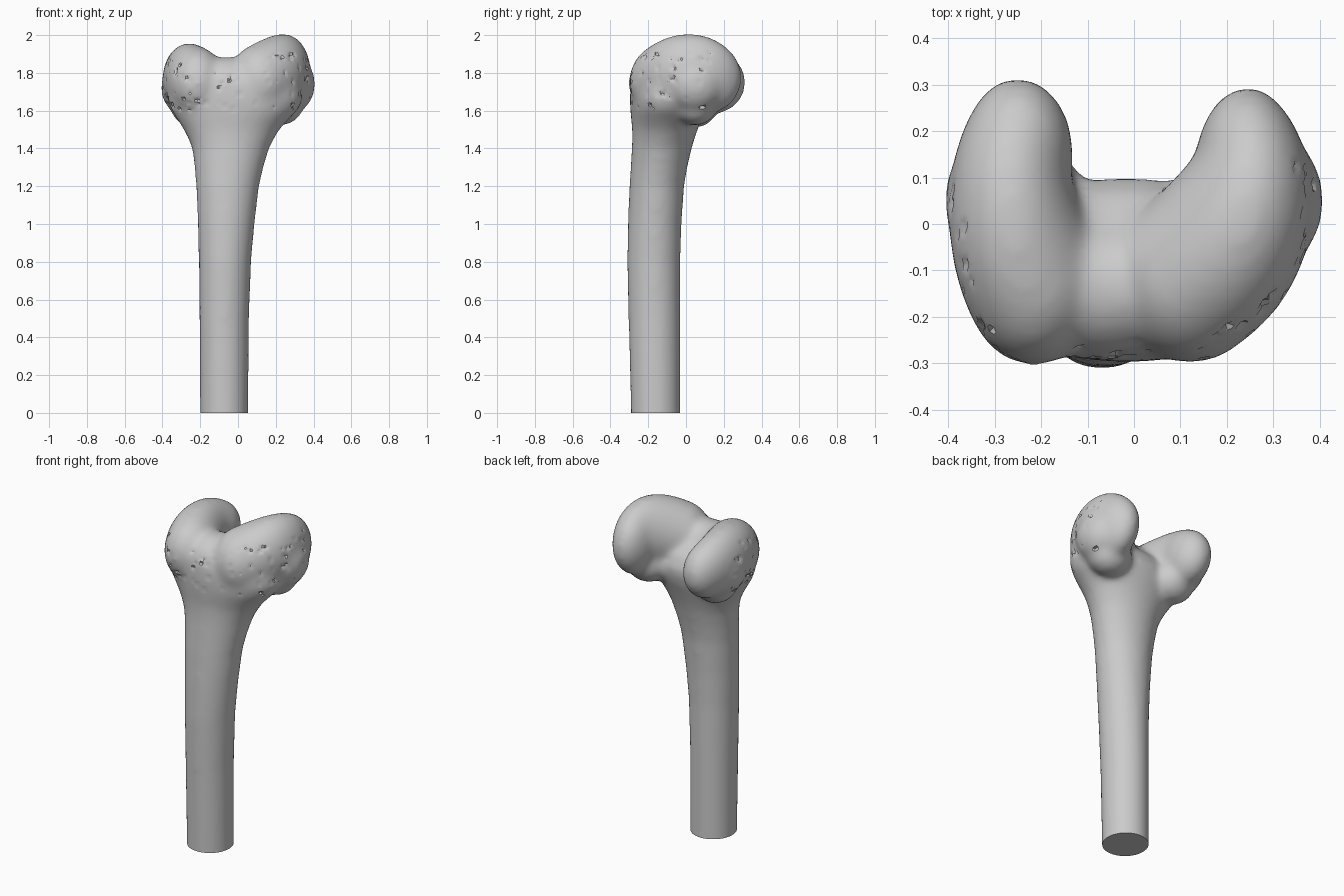
import bpy, bmesh, math, random
from mathutils import Matrix, Vector

random.seed(4)
cube = bpy.data.objects.get("Cube")
if cube:
    bpy.data.objects.remove(cube)

mat = bpy.data.materials.new("bone grey")
mat.use_nodes = True
color = (0.6, 0.6, 0.6, 1)
mat.diffuse_color = color
mat.node_tree.nodes["Principled BSDF"].inputs["Base Color"].default_value = color

bm = bmesh.new()


def blob(center, radii):
    """Ellipsoid that fuses into the bone end."""
    m = Matrix.Translation(center) @ Matrix.Diagonal((*radii, 1))
    bmesh.ops.create_uvsphere(bm, u_segments=40, v_segments=24, radius=1, matrix=m)


def sweep(back, middle, front, steps=10):
    """Chain of ellipsoids along a curve through three (x, y, z, rx, ry, rz) keys."""
    for i in range(steps + 1):
        t = 2 * i / steps
        wa, wb, wc = (t - 1) * (t - 2) / 2, t * (2 - t), t * (t - 1) / 2
        k = [wa * a + wb * b + wc * c for a, b, c in zip(back, middle, front)]
        blob(k[:3], k[3:])


def ring(x0, x1, y0, y1, z, n=40):
    """Oval cross-section of the shaft."""
    verts = []
    for i in range(n):
        a = math.tau * i / n
        verts.append(bm.verts.new(((x0 + x1) / 2 + math.cos(a) * (x1 - x0) / 2,
                                   (y0 + y1) / 2 + math.sin(a) * (y1 - y0) / 2, z)))
    return verts


# Shaft flaring into the bone end: x range, y range, height
sections = [
    (-.202, .055, -.292, -.03, -.15), (-.202, .055, -.292, -.03, 0),
    (-.205, .059, -.305, -.03, .5), (-.208, .07, -.312, -.03, .8),
    (-.213, .088, -.308, -.023, 1.0), (-.222, .112, -.30, -.01, 1.2),
    (-.23, .135, -.293, .007, 1.3), (-.243, .165, -.287, .03, 1.4),
    (-.262, .19, -.285, .045, 1.45), (-.288, .22, -.285, .062, 1.5),
    (-.32, .265, -.29, .08, 1.55), (-.352, .315, -.295, .095, 1.6),
    (-.375, .345, -.298, .10, 1.66), (-.36, .33, -.295, .07, 1.73),
    (-.31, .28, -.27, .0, 1.8),
]
rings = [ring(*s) for s in sections]
for a, b in zip(rings, rings[1:]):
    for i in range(len(a)):
        j = (i + 1) % len(a)
        bm.faces.new((a[i], a[j], b[j], b[i]))
bm.faces.new(rings[0][::-1])
bm.faces.new(rings[-1])

# Larger condyle, its outer bulge and the web beneath it
sweep((.245, .115, 1.775, .115, .18, .19),
      (.235, .01, 1.80, .145, .2, .207),
      (.12, -.115, 1.755, .17, .185, .2))
blob((.29, .05, 1.74), (.118, .15, .15))
blob((.22, .05, 1.64), (.13, .12, .12))

# Smaller condyle, its outer bulge and the web beneath it
sweep((-.25, .15, 1.75, .12, .165, .165),
      (-.262, .02, 1.765, .138, .2, .192),
      (-.215, -.12, 1.745, .15, .185, .19))
blob((-.29, .05, 1.72), (.118, .15, .14))
blob((-.23, .05, 1.63), (.13, .12, .12))

# Groove bridge between the condyles
blob((-.06, -.14, 1.715), (.2, .155, .17))

mesh = bpy.data.meshes.new("bone")
bm.to_mesh(mesh)
bm.free()
bone = bpy.data.objects.new("bone", mesh)
bpy.context.collection.objects.link(bone)

# Fuse the parts and soften the joins
remesh = bone.modifiers.new("fuse", 'REMESH')
remesh.mode = 'VOXEL'
remesh.voxel_size = 0.016
smooth = bone.modifiers.new("soften", 'SMOOTH')
smooth.factor = 0.5
smooth.iterations = 18
fused = bpy.data.meshes.new_from_object(
    bone.evaluated_get(bpy.context.evaluated_depsgraph_get()))
bone.modifiers.clear()

# Cut the shaft flat at the ground and pit the flanks
bm = bmesh.new()
bm.from_mesh(fused)
cut = bmesh.ops.bisect_plane(bm, geom=bm.verts[:] + bm.edges[:] + bm.faces[:],
                             plane_co=(0, 0, 0), plane_no=(0, 0, 1), clear_inner=True)
rim = [e for e in cut["geom_cut"] if isinstance(e, bmesh.types.BMEdge)]
bmesh.ops.contextual_create(bm, geom=rim)
bm.normal_update()
for v in bm.verts:
    outward = v.normal.dot(Vector((v.co.x, v.co.y, 0)).normalized())
    if 1.6 < v.co.z < 1.92 and outward > .75 and v.co.y < .15 and v.normal.y < .3:
        if random.random() < .06:
            v.co -= v.normal * random.uniform(.004, .014)
bmesh.ops.recalc_face_normals(bm, faces=bm.faces)
bm.to_mesh(fused)
bm.free()
bone.data = fused
bpy.data.meshes.remove(mesh)
fused.name = "bone"
fused.materials.clear()
fused.materials.append(mat)

bpy.context.view_layer.objects.active = bone
bone.select_set(True)
bpy.ops.object.shade_smooth_by_angle(angle=math.radians(35))
